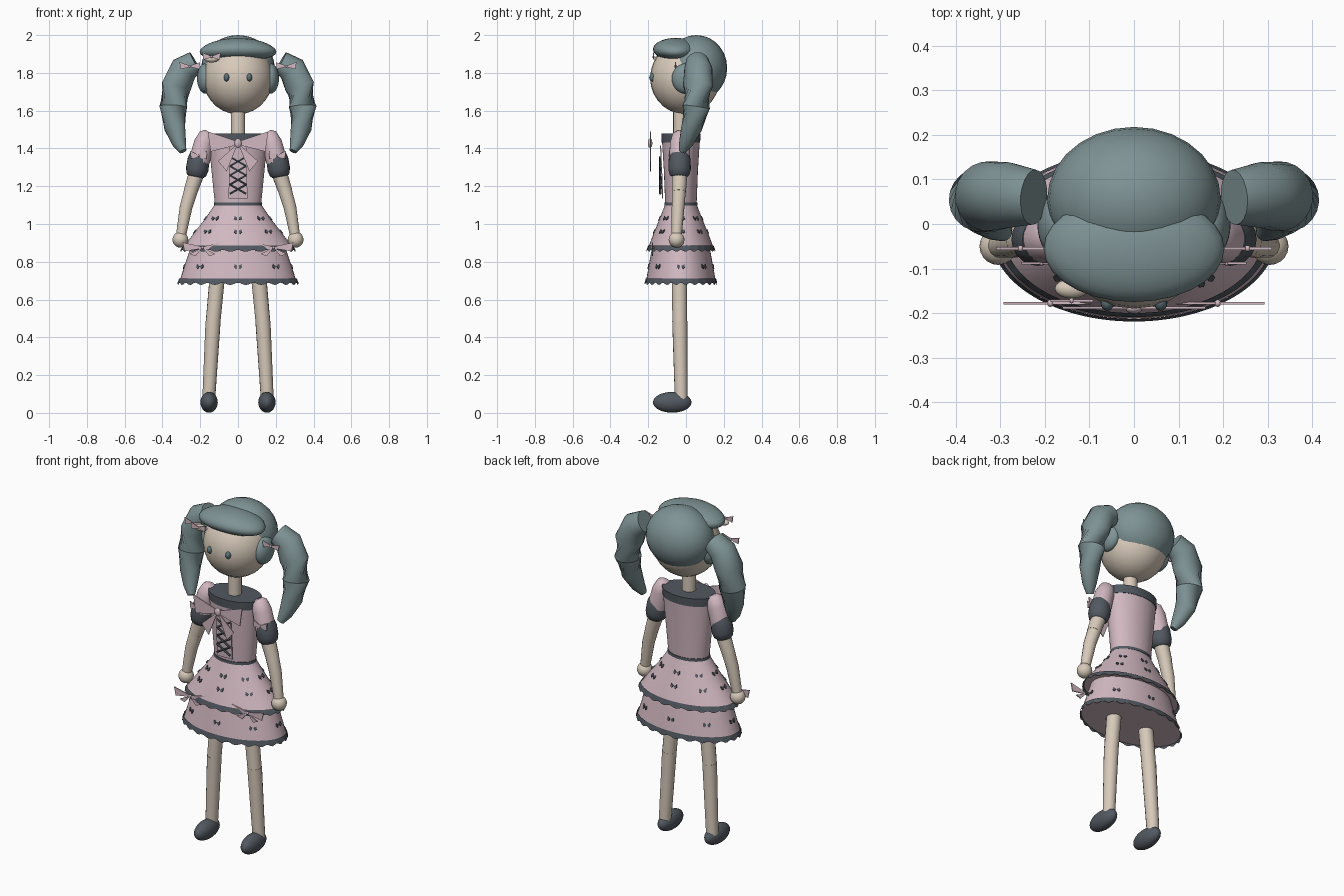
import bpy, bmesh
from math import sin, cos, pi, radians
from mathutils import Vector, Matrix

cube = bpy.data.objects.get("Cube")
if cube:
    bpy.data.objects.remove(cube, do_unlink=True)


def material(name, rgb):
    m = bpy.data.materials.new(name)
    m.use_nodes = True
    m.diffuse_color = (*rgb, 1)
    m.node_tree.nodes["Principled BSDF"].inputs["Base Color"].default_value = (*rgb, 1)
    return m


HAIR = material("slate hair", (0.21, 0.29, 0.30))
SKIN = material("pale skin", (0.68, 0.59, 0.49))
PINK = material("dusty pink cloth", (0.64, 0.48, 0.53))
DARK = material("charcoal trim", (0.085, 0.10, 0.12))
EYE = material("dark teal eye", (0.11, 0.17, 0.19))
CY = -0.027  # depth of the body axis
SIDES = (("left", 1), ("right", -1))


def finish(name, bm, mat, angle=45):
    bmesh.ops.recalc_face_normals(bm, faces=bm.faces)
    me = bpy.data.meshes.new(name)
    bm.to_mesh(me)
    bm.free()
    me.materials.append(mat)
    for p in me.polygons:
        p.use_smooth = True
    me.set_sharp_from_angle(angle=radians(angle))
    ob = bpy.data.objects.new(name, me)
    bpy.context.collection.objects.link(ob)
    return ob


def ball(name, loc, rad, mat, droop=0, seg=28):
    bm = bmesh.new()
    bmesh.ops.create_uvsphere(bm, u_segments=seg, v_segments=seg // 2, radius=1)
    for v in bm.verts:
        v.co = Vector(loc) + Vector(a * b for a, b in zip(v.co, rad))
        v.co.z -= droop * (v.co.x - loc[0]) ** 2
    return finish(name, bm, mat, 80)


def bridge(bm, rings, cap=True):
    n = len(rings[0])
    for a, b in zip(rings, rings[1:]):
        for i in range(n):
            j = (i + 1) % n
            bm.faces.new((a[i], a[j], b[j], b[i]))
    if cap:
        bm.faces.new(rings[0])
        bm.faces.new(rings[-1])


def tube(name, pts, mat, sides=16, angle=50):
    """Round limb through (x, y, z, radius) points."""
    bm = bmesh.new()
    rings = []
    ps = [Vector(p[:3]) for p in pts]
    for i, p in enumerate(ps):
        t = ps[min(i + 1, len(ps) - 1)] - ps[max(i - 1, 0)]
        rot = t.to_track_quat('Z', 'Y')
        rings.append([bm.verts.new(p + rot @ Vector((cos(a), sin(a), 0)) * pts[i][3])
                      for a in (2 * pi * k / sides for k in range(sides))])
    bridge(bm, rings)
    return finish(name, bm, mat, angle)


def loft(name, profile, mat, n=48, cap=True, wave=0.0, waves=24):
    """Stack of ellipses (z, rx, ry); the first one can be scalloped."""
    bm = bmesh.new()
    rings = []
    for i, (z, rx, ry) in enumerate(profile):
        w = wave if i == 0 else 0
        rings.append([bm.verts.new((rx * cos(a), CY + ry * sin(a), z + w * cos(waves * a)))
                      for a in (2 * pi * k / n for k in range(n))])
    bridge(bm, rings, cap)
    return finish(name, bm, mat)


def plates(name, polys, mat, loc=(0, 0, 0), turn=0, tilt=0, thick=0.006):
    """Thin plates from x-z outlines."""
    bm = bmesh.new()
    xf = Matrix.Translation(loc) @ Matrix.Rotation(turn, 4, 'Z') @ Matrix.Rotation(tilt, 4, 'X')
    for poly in polys:
        a, b = ([bm.verts.new(xf @ Vector((x, y, z))) for x, z in poly]
                for y in (-thick / 2, thick / 2))
        bridge(bm, [a, b])
    return finish(name, bm, mat, 30)


def flip(polys):
    return polys + [[(-x, z) for x, z in p] for p in polys]


def bow(name, loc, w, h, tails=0.0, knot=0.2):
    polys = [[(0, h * 0.15), (w, h), (w * 0.9, -h * 0.7), (0, -h * 0.15)]]
    if tails:
        polys.append([(0, 0), (w * 0.65, -tails * 0.75), (w * 0.35, -tails)])
    plates(name + "_loops", flip(polys), PINK, loc)
    k = w * knot * 0.6
    ball(name + "_knot", loc, (k, k * 1.1, k * 1.2), PINK, seg=12)


# Head, hair and face
ball("head", (0, -0.005, 1.773), (0.185, 0.185, 0.192), SKIN)
ball("back_hair", (0, 0.055, 1.826), (0.195, 0.163, 0.174), HAIR)
ball("fringe", (0, -0.055, 1.925), (0.203, 0.12, 0.06), HAIR, droop=0.35)
ball("fringe_clip", (-0.14, -0.145, 1.873), (0.038, 0.022, 0.018), SKIN, seg=16)
bow("fringe_bow", (-0.14, -0.172, 1.885), 0.048, 0.022)
for side, s in SIDES:
    ball(side + "_eye", (s * 0.06, -0.176, 1.776), (0.015, 0.019, 0.021), EYE, seg=16)
    ball(side + "_hair_bun", (s * 0.172, 0, 1.77), (0.045, 0.075, 0.08), HAIR)
    tail = [(0.225, 0.06, 1.855, 0.062), (0.285, 0.065, 1.822, 0.074),
            (0.326, 0.062, 1.73, 0.079), (0.343, 0.054, 1.62, 0.073),
            (0.335, 0.03, 1.51, 0.056), (0.312, 0.0, 1.43, 0.038),
            (0.292, -0.02, 1.385, 0.02)]
    tube(side + "_pigtail", [(s * x, y, z, r) for x, y, z, r in tail], HAIR, 20)
    bow(side + "_pigtail_bow", (s * 0.255, -0.055, 1.835), 0.055, 0.022)

# Neck and bodice
tube("neck", [(0, -0.03, 1.46, 0.038), (0, -0.03, 1.62, 0.038)], SKIN)
loft("bodice", [(1.10, 0.122, 0.083), (1.28, 0.14, 0.09), (1.44, 0.155, 0.10)], PINK)
loft("collar", [(1.432, 0.157, 0.102), (1.48, 0.16, 0.104)], DARK)
loft("belt", [(1.098, 0.127, 0.088), (1.114, 0.126, 0.087)], DARK)

# Laced front panel
tilt = -0.04
plates("lace_panel", [[(-0.05, -0.14), (0.05, -0.14), (0.045, 0.14), (-0.045, 0.14)]], PINK,
       (0, -0.129, 1.275), tilt=-tilt)
for i in range(4):
    z = 1.16 + 0.049 * i
    for side, s in SIDES:
        tube(f"lace_{side}_{i}", [(-s * 0.043, -0.136, z, 0.006),
                                  (s * 0.043, -0.136, z + 0.049, 0.006)], DARK, 6)

# Large chest bow, standing off the bodice
chest = [[(0, 0.008), (0.16, 0.062), (0.145, -0.045), (0, -0.008)],
         [(0, 0), (0.105, -0.095), (0.06, -0.15)]]
plates("chest_bow", flip(chest), PINK, (0, -0.188, 1.428))
ball("chest_bow_knot", (0, -0.19, 1.428), (0.019, 0.012, 0.025), PINK, seg=16)

# Two-tier skirt with scalloped trims
upper = [(0.87, 0.295, 0.175), (0.95, 0.235, 0.145), (1.03, 0.172, 0.112), (1.105, 0.122, 0.083)]
lower = [(0.69, 0.312, 0.186), (0.78, 0.283, 0.17), (0.88, 0.25, 0.152)]
loft("upper_skirt", upper, PINK)
loft("lower_skirt", lower, PINK)
loft("upper_hem", [(0.858, 0.305, 0.182), (0.886, 0.29, 0.173)], DARK, 144, False, 0.005)
loft("lower_hem", [(0.683, 0.32, 0.192), (0.712, 0.311, 0.186)], DARK, 144, False, 0.006)

# Small printed bows around the skirt
motif = flip([[(0.004, 0.003), (0.018, 0.012), (0.021, -0.004), (0.012, -0.013), (0.004, -0.003)]])
for row, (z, rx, ry, lean) in enumerate([(1.03, 0.172, 0.112, 0.5), (0.96, 0.228, 0.141, 0.5),
                                         (0.775, 0.285, 0.171, 0.2)]):
    for k in range(8):
        a = k * pi / 4
        normal = Vector((cos(a) / rx, sin(a) / ry))
        turn = Vector((0, -1)).angle_signed(normal) * -1
        slope = lean * (0.75 + 0.5 * abs(cos(a)))
        plates(f"skirt_motif_{row}_{k}", motif, DARK,
               (rx * cos(a), CY + ry * sin(a), z), turn, -slope, 0.008)

# Arms, legs and their trims
for side, s in SIDES:
    def limb(name, pts, mat, sides=16):
        tube(f"{side}_{name}", [(s * x, y, z, r) for x, y, z, r in pts], mat, sides)

    limb("sleeve", [(0.155, -0.03, 1.488, 0.022), (0.163, -0.03, 1.474, 0.042),
                    (0.18, -0.032, 1.43, 0.053), (0.205, -0.034, 1.33, 0.056)], PINK, 20)
    limb("cuff", [(0.202, -0.034, 1.37, 0.05), (0.208, -0.034, 1.345, 0.058),
                  (0.216, -0.034, 1.29, 0.06), (0.221, -0.034, 1.26, 0.052),
                  (0.223, -0.034, 1.245, 0.035)], DARK, 20)
    bow(side + "_sleeve_bow", (s * 0.208, -0.088, 1.362), 0.045, 0.025)
    limb("upper_arm", [(0.215, -0.034, 1.28, 0.042), (0.252, -0.037, 1.17, 0.037)], SKIN)
    limb("forearm", [(0.248, -0.037, 1.18, 0.037), (0.275, -0.042, 1.09, 0.034),
                     (0.305, -0.05, 0.92, 0.026)], SKIN)
    ball(side + "_hand", (s * 0.305, -0.05, 0.917), (0.042, 0.042, 0.042), SKIN, seg=20)
    limb("thigh", [(0.107, -0.035, 0.75, 0.041), (0.132, -0.033, 0.48, 0.039)], SKIN)
    limb("shin", [(0.132, -0.033, 0.485, 0.04), (0.155, -0.025, 0.07, 0.034)], SKIN)
    ball(side + "_shoe", (s * 0.153, -0.073, 0.056), (0.046, 0.102, 0.055), DARK)
    bow(side + "_skirt_bow", (s * 0.188, -0.178, 0.875), 0.105, 0.028, 0.045, 0.12)
